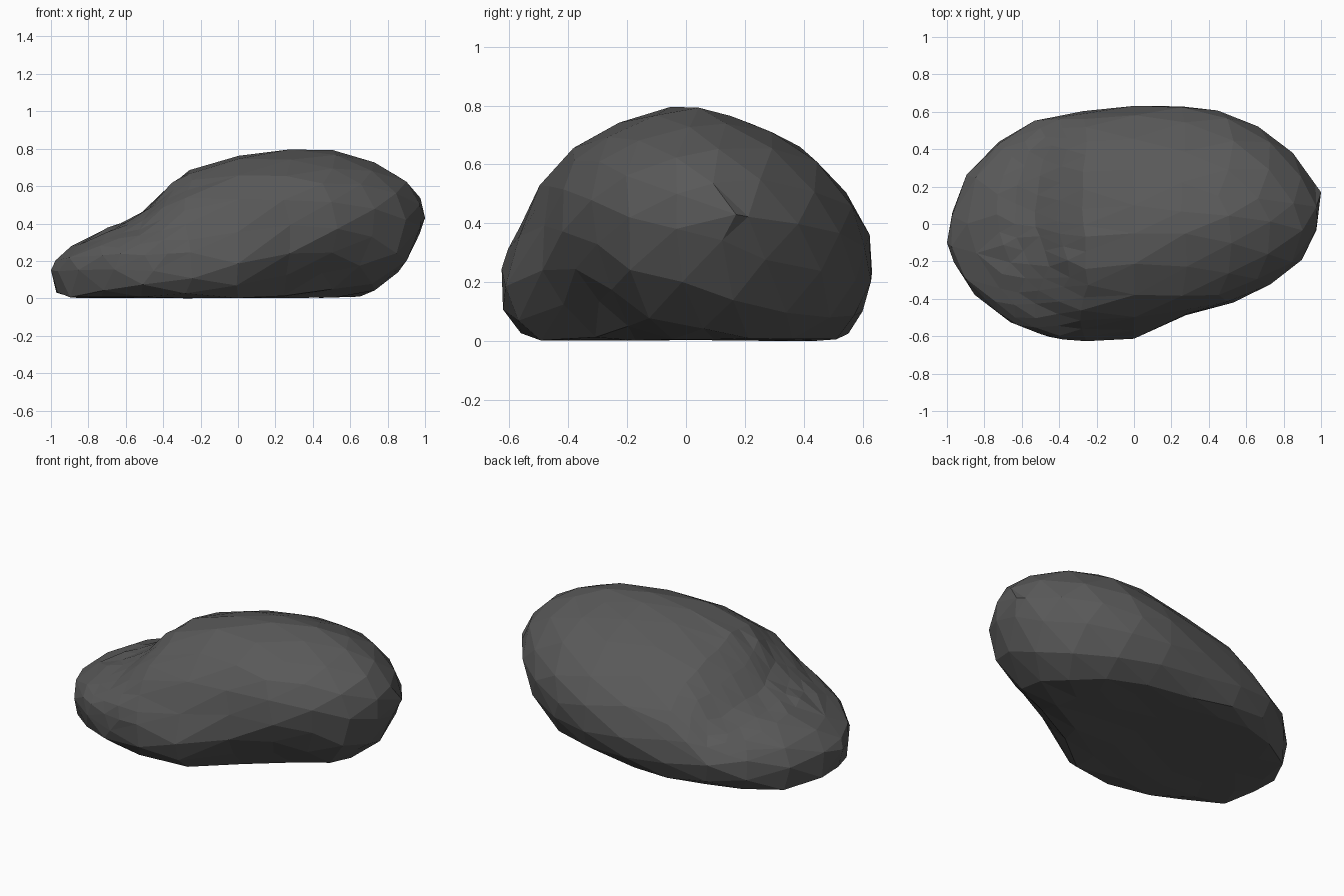
import bpy, bmesh, math, random

if "Cube" in bpy.data.objects:
    bpy.data.objects.remove(bpy.data.objects["Cube"])

random.seed(4)

# Outline profiles read along x
TOP = [(-1, .15), (-.97, .21), (-.9, .275), (-.75, .355), (-.58, .42), (-.48, .48), (-.42, .55),
       (-.32, .655), (-.1, .75), (.2, .8), (.53, .79), (.77, .715), (.95, .6), (1, .43)]
BOTTOM = [(-1, .15), (-.96, .01), (-.85, 0), (.53, 0), (.7, .02), (.86, .14), (.94, .27), (1, .43)]
BACK = [(-1, -.1), (-.96, .13), (-.87, .32), (-.7, .47), (-.53, .555), (-.3, .61), (-.1, .63),
        (.12, .64), (.4, .63), (.6, .56), (.8, .445), (.92, .29), (1, .17)]
FRONT = [(-1, -.1), (-.94, -.29), (-.8, -.44), (-.6, -.57), (-.33, -.63), (-.1, -.635), (.12, -.575),
         (.3, -.49), (.58, -.41), (.75, -.31), (.85, -.25), (.96, -.11), (1, .17)]
# Height of the widest point, and how steep the underside is
WAIST_FRONT = [(-1, .15), (-.4, .15), (0, .18), (.3, .32), (.6, .4), (1, .43)]
WAIST_BACK = [(-1, .15), (-.5, .17), (0, .24), (.4, .3), (.7, .37), (1, .43)]
UNDER_FRONT = [(-1, 2), (0, 1.9), (.3, 1.15), (.5, 1), (1, 1)]
UNDER_BACK = [(-1, 2), (0, 1.8), (.4, 1.5), (.75, 1.1), (1, 1)]


def lerp(table, x):
    for (x0, v0), (x1, v1) in zip(table, table[1:]):
        if x <= x1:
            return v0 + (v1 - v0) * max(0, x - x0) / (x1 - x0)
    return table[-1][1]


def shape(p):
    """Move a point of the unit sphere onto the rock surface."""
    x = max(-1, min(1, p.z))
    r = math.hypot(p.x, p.y)
    c, s = (p.x / r, p.y / r) if r > 1e-5 else (0, 0)
    top, bot = lerp(TOP, x), lerp(BOTTOM, x)
    back, front = lerp(BACK, x), lerp(FRONT, x)
    mid, half = (back + front) / 2, (back - front) / 2
    t = (c + 1) / 2
    waist = lerp(WAIST_FRONT, x) * (1 - t) + lerp(WAIST_BACK, x) * t
    under = lerp(UNDER_FRONT, x) * (1 - t) + lerp(UNDER_BACK, x) * t
    waist = max(bot, min(top, waist))
    y = mid + half * c
    if s >= 0:
        z = waist + (top - waist) * s
        # dome sides slope inward, ridge leans to the front
        power = 1 + (.28 if c > 0 else .1) * s
        y = mid - .06 * s * r + half * math.copysign(abs(c) ** power, c)
        # shallow hollow between the low front lobe and the high lobe
        if c < 0:
            y += .05 * math.exp(-((z - .43) / .09) ** 2 - ((x + .05) / .35) ** 2)
    else:
        z = max(bot, waist + (waist - bot) * s * under)
        # overhang below the high lobe
        if c < 0:
            y += .1 * -s * -c * math.exp(-((x - .42) / .25) ** 2)
    return x, y, z


# Rock body: coarse facets, finer around the crease between the lobes
bm = bmesh.new()
bmesh.ops.create_icosphere(bm, subdivisions=3, radius=1)
crease = [e for e in bm.edges
          if all(-.8 < v.co.z < -.1 and v.co.y > .1 for v in e.verts)]
bmesh.ops.subdivide_edges(bm, edges=crease, cuts=1, use_grid_fill=True)
bmesh.ops.triangulate(bm, faces=bm.faces[:])
for v in bm.verts:
    v.co.normalize()
    x, y, z = shape(v.co)
    j = .008 if abs(x) < .97 else 0
    dx, dy, dz = (random.uniform(-j, j) for _ in range(3))
    v.co = (x + dx, y + dy, z + dz if z > .015 else z + abs(dz))
mesh = bpy.data.meshes.new("rock")
bm.to_mesh(mesh)
bm.free()
rock = bpy.data.objects.new("rock", mesh)
bpy.context.collection.objects.link(rock)

# Dark stone
mat = bpy.data.materials.new("dark_stone")
mat.diffuse_color = (.1, .1, .1, 1)
mat.use_nodes = True
mat.node_tree.nodes["Principled BSDF"].inputs["Base Color"].default_value = mat.diffuse_color
mesh.materials.append(mat)
